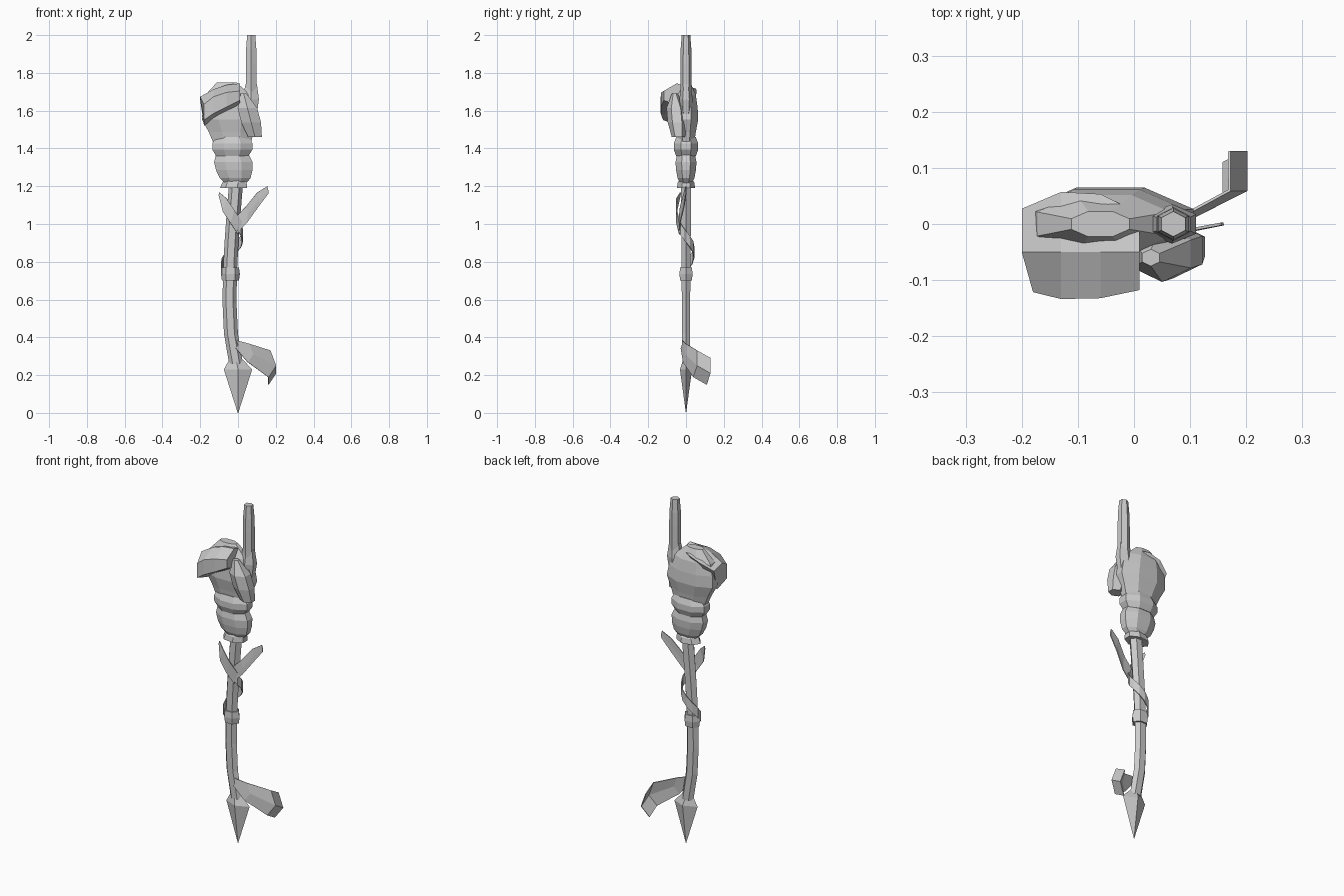
import bpy
import math
from mathutils import Vector

cube = bpy.data.objects.get("Cube")
if cube:
    bpy.data.objects.remove(cube)

grey = bpy.data.materials.new("plain grey")
grey.use_nodes = True
tone = (0.6, 0.6, 0.6, 1)
grey.diffuse_color = tone
grey.node_tree.nodes["Principled BSDF"].inputs["Base Color"].default_value = tone


def skin(name, rings, closed=True):
    """Join rows of points into flat faces; closed rows get end caps."""
    count = len(rings[0])
    verts = [point for ring in rings for point in ring]
    faces = []
    for row in range(len(rings) - 1):
        for i in range(count if closed else count - 1):
            here = row * count + i
            beside = row * count + (i + 1) % count
            faces.append((here, beside, beside + count, here + count))
    if closed:
        faces.append(tuple(reversed(range(count))))
        faces.append(tuple(range(len(verts) - count, len(verts))))
    mesh = bpy.data.meshes.new(name)
    mesh.from_pydata(verts, [], faces)
    mesh.materials.append(grey)
    obj = bpy.data.objects.new(name, mesh)
    bpy.context.collection.objects.link(obj)
    return obj


def oval(centre, width, depth, sides, turn):
    """Level ring of points around a centre."""
    ring = []
    for i in range(sides):
        angle = math.tau * (i + turn) / sides
        offset = Vector((width * math.cos(angle), depth * math.sin(angle), 0))
        ring.append(Vector(centre) + offset)
    return ring


def stack(name, base, tip, width, depth, profile, sides=8, turn=0.5):
    """Evenly spaced rings from base to tip, each scaled by the profile."""
    rings = []
    for i, scale in enumerate(profile):
        centre = Vector(base).lerp(Vector(tip), i / (len(profile) - 1))
        rings.append(oval(centre, width * scale, depth * scale, sides, turn))
    return skin(name, rings)


def strip(name, path, up, down, widths):
    """Cloth strip along a path, spreading to an upper and a lower edge."""
    rows = []
    for point, width in zip(path, widths):
        middle = Vector(point)
        rows.append([middle + Vector(up) * width, middle,
                     middle + Vector(down) * width])
    obj = skin(name, rows, closed=False)
    solid = obj.modifiers.new("thickness", "SOLIDIFY")
    solid.thickness = 0.005
    solid.offset = 0
    return obj


# Four-sided spike at the foot
stack("foot_spike", (0, 0, 0), (0, 0, .23), .075, .032, (.02, 1), sides=4, turn=0)
stack("spike_shoulder", (0, 0, .23), (-.01, 0, .28), .075, .032, (1, .5),
      sides=4, turn=0)

# Shaft with a gentle sideways bow
rings = []
steps = 6
for i in range(steps + 1):
    t = i / steps
    bow = math.sin(math.pi * t ** .7)
    centre = (-.01 - .035 * bow, 0, .26 + .96 * t)
    rings.append(oval(centre, .037, .022 + .01 * t, sides=6, turn=0))
skin("shaft", rings)

# Band and flared collar on the shaft
stack("shaft_band", (-.04, 0, .7), (-.04, 0, .77), .05, .04, (.9, 1, .9),
      sides=6, turn=0)
stack("collar", (-.02, 0, 1.19), (-.01, 0, 1.25), .075, .05, (1, .9, .5), sides=7)

# Gloved wrist, rolled cuff and palm
stack("wrist", (-.01, 0, 1.2), (-.03, 0, 1.37), .11, .06, (.4, .8, .95, 1, .85))
stack("cuff_roll", (-.03, 0, 1.36), (-.03, 0, 1.46), .115, .07, (.8, 1, 1, .8))
stack("palm", (-.03, 0, 1.42), (-.06, 0, 1.75), .16, .07,
      (.65, .8, 1, .95, .8, .35))

# Curled fingers, one profile per knuckle
rows = []
for i in range(4):
    arch = math.sin(math.pi * (i + .6) / 4)
    x = -.2 + .07 * i
    edge = max(x, -.18)
    top = 1.66 + .025 * i + .03 * arch
    lower = 1.55 + .035 * i
    front = -.11 - .025 * arch
    rows.append([(x, .06 * arch, top - .02), (x, -.05, top),
                 (edge, front, top - .04), (edge, front, lower),
                 (edge, -.03, lower - .03)])
skin("curled_fingers", rows)

# Thumb folded across the front
stack("thumb", (.09, -.04, 1.46), (.03, -.06, 1.69), .06, .05, (.7, 1, 1, .3),
      sides=6)

# Raised finger and its knuckle
stack("finger_knuckle", (.065, 0, 1.58), (.07, 0, 1.74), .05, .035, (.8, 1, .7),
      sides=6)
stack("raised_finger", (.07, 0, 1.7), (.07, 0, 2), .033, .03, (1, 1, 1, .95, .75),
      sides=6)

# Curling lower ribbon with a crease along the middle
strip("lower_ribbon",
      [(0, -.02, .36), (.08, 0, .31), (.2, .06, .25), (.2, .13, .21)],
      up=(-.03, 0, .08), down=(-.04, -.02, -.06), widths=(.3, .7, 1, 1))

# Upper leaf and the loose tail on the other side
strip("upper_leaf",
      [(0, -.035, 1), (.05, -.03, 1.05), (.11, -.01, 1.13), (.16, 0, 1.18)],
      up=(-.01, 0, .04), down=(0, 0, -.04), widths=(1, 1, .9, .5))
strip("loose_tail",
      [(-.1, -.03, 1.16), (-.07, -.05, 1.1), (-.03, -.05, 1.04), (.01, -.035, .98)],
      up=(.01, 0, .035), down=(-.01, 0, -.035), widths=(.2, 1, 1, 1))

# Ribbon wound down around the shaft
path = []
turns = 8
for i in range(turns + 1):
    t = i / turns
    angle = math.radians(270 * t - 75)
    x = -.02 - .02 * t + .05 * math.cos(angle)
    path.append((x, .042 * math.sin(angle), 1 - .24 * t))
strip("wound_ribbon", path, up=(0, 0, .03), down=(0, 0, -.03),
      widths=[1] * len(path))
